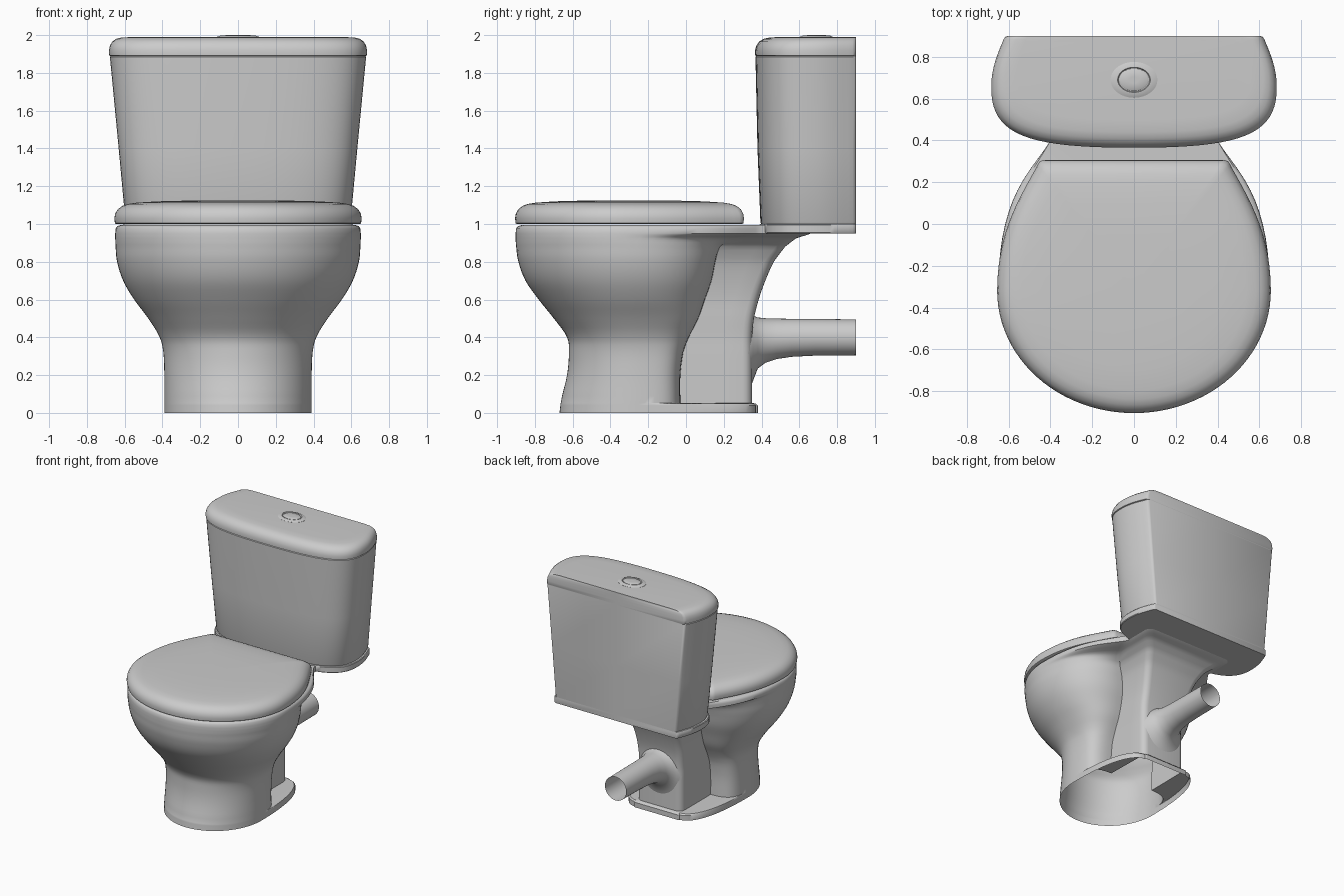
import bpy, bmesh, math
from mathutils import Vector

if "Cube" in bpy.data.objects:
    bpy.data.objects.remove(bpy.data.objects["Cube"])


def loft(name, rings, cap_start=True, cap_end=True, angle=40):
    """Skin a list of equal-length closed rings into one smooth object."""
    bm = bmesh.new()
    vs = [[bm.verts.new(p) for p in ring] for ring in rings]
    n = len(rings[0])
    for a, b in zip(vs, vs[1:]):
        for i in range(n):
            j = (i + 1) % n
            bm.faces.new((a[i], a[j], b[j], b[i]))
    if cap_start:
        bm.faces.new(vs[0][::-1])
    if cap_end:
        bm.faces.new(vs[-1])
    bmesh.ops.recalc_face_normals(bm, faces=bm.faces[:])
    me = bpy.data.meshes.new(name)
    bm.to_mesh(me)
    bm.free()
    ob = bpy.data.objects.new(name, me)
    bpy.context.collection.objects.link(ob)
    bpy.ops.object.select_all(action='DESELECT')
    ob.select_set(True)
    bpy.context.view_layer.objects.active = ob
    bpy.ops.object.shade_smooth_by_angle(angle=math.radians(angle))
    return ob


def bezier(a, b, c, d, n):
    a, b, c, d = map(Vector, (a, b, c, d))
    return [a*(1-t)**3 + 3*b*t*(1-t)**2 + 3*c*t*t*(1-t) + d*t**3
            for t in (i / n for i in range(n + 1))]


def mirrored(half):
    """Half outline from front centre to back centre -> closed outline."""
    return half + [Vector((-p.x, p.y)) for p in half[-2:0:-1]]


def at(outline, z, sx=1, sy=1, cy=0):
    return [(p.x * sx, cy + (p.y - cy) * sy, z) for p in outline]


def front_arc(f, w, c, n=18):
    return [Vector((w * math.sin(t), c + (f - c) * math.cos(t)))
            for t in (math.pi / 2 * i / n for i in range(n + 1))]


# Pedestal: z, front, half width, widest y, pillar half width,
# bowl back, pillar back, end-handle dx, dy
def body_ring(z, f, w, c, p, b, r, d, e):
    half = front_arc(f, w, c)
    half += bezier((w, c), (w, c + (b - c) * .65), (p + d, b + e), (p, b), 14)[1:]
    k = min(.05, (r - b) * .8)
    half += [Vector((p, b + (r - k - b) * t)) for t in (.33, .66, 1)]
    half += [Vector((p - k + k * math.cos(t), r - k + k * math.sin(t)))
             for t in (.4, .8, 1.2, 1.57)]
    half.append(Vector((0, r)))
    return at(mirrored(half), z)


foot = [(0, -.67, .39, -.25, .2, .37, .38, .12, 0),
        (.04, -.665, .39, -.25, .2, .37, .38, .12, 0),
        (.05, -.664, .39, -.25, .195, .36, .37, .12, 0)]
keys = [(.052, -.663, .39, -.25, .2, -.03, .35, .17, 0),
        (.2, -.63, .39, -.25, .2, -.03, .35, .17, 0),
        (.32, -.62, .395, -.25, .2, -.015, .35, .17, 0),
        (.40, -.63, .415, -.26, .2, .015, .35, .17, 0),
        (.5, -.70, .475, -.27, .205, .065, .36, .19, 0),
        (.6, -.78, .55, -.28, .21, .10, .385, .21, 0),
        (.7, -.85, .608, -.29, .225, .135, .42, .22, 0),
        (.8, -.887, .64, -.3, .25, .155, .465, .21, 0),
        (.88, -.899, .648, -.31, .29, .18, .525, .17, -.02),
        (.925, -.902, .65, -.32, .345, .25, .585, .1, -.08),
        (.95, -.902, .65, -.32, .40, .40, .66, .09, -.15)]
rows = []
for i in range(len(keys) - 1):
    p0, p1, p2, p3 = (keys[min(max(i + k, 0), len(keys) - 1)] for k in (-1, 0, 1, 2))
    for t in (0, .25, .5, .75):
        row = [.5 * (2*b + (c - a)*t + (2*a - 5*b + 4*c - d)*t*t
                     + (3*b - a - 3*c + d)*t**3)
               for a, b, c, d in zip(p0, p1, p2, p3)]
        row[0] = p1[0] + (p2[0] - p1[0]) * t
        rows.append(row)
rim = [keys[-1],
       (.975, -.90, .648, -.32, .40, .40, .66, .09, -.15),
       (.988, -.89, .64, -.32, .40, .40, .66, .085, -.15),
       (.995, -.87, .62, -.32, .40, .40, .66, .075, -.15)]
loft("pedestal_bowl", [body_ring(*r) for r in foot + rows + rim], cap_start=False)

# Outlet pipe: y, bottom z, top z, half width (open at the back)
pipe = []
for y, lo, hi, w in [(.33, .10, .53, .19), (.355, .17, .515, .165),
                     (.38, .235, .505, .135), (.42, .265, .501, .115),
                     (.48, .285, .499, .104), (.56, .297, .498, .099),
                     (.68, .303, .497, .097), (.9, .305, .495, .095)]:
    pipe.append([(w * math.cos(a), y, (lo + hi) / 2 + (hi - lo) / 2 * math.sin(a))
                 for a in (math.tau * i / 40 for i in range(40))])
loft("outlet_pipe", pipe, False, False)

# Seat lid with a straight back and a softly domed top
half = front_arc(-.905, .655, -.32, 24)
half += bezier((.655, -.32), (.655, -.02), (.53, .15), (.46, .285), 14)[1:]
half += [Vector((.45, .30)), Vector((.43, .307)), Vector((0, .307))]
seat = mirrored(half)
loft("seat_lid", [at(seat, z, s, s, -.3) for z, s in
                  [(1.0, .985), (1.004, .995), (1.03, 1), (1.055, .993),
                   (1.078, .972), (1.096, .935), (1.106, .89), (1.113, .82),
                   (1.12, .65), (1.124, .4), (1.125, .1)]])

# Cistern: shared outline for the shelf, tank and lid
half = bezier((0, .365), (.5, .365), (.69, .42), (.683, .66), 20)
half += bezier((.683, .66), (.683, .75), (.65, .82), (.625, .882), 8)[1:]
half += [Vector((.617, .895)), Vector((.605, .9)), Vector((0, .9))]
tank = mirrored(half)


def tank_rings(data):
    return [at(tank, z, sx, sy, .9) for z, sx, sy in data]


loft("tank_shelf", tank_rings([(.95, .885, .95), (.955, .892, .957),
                               (.995, .892, .957), (1.0, .885, .95)]))
loft("tank", tank_rings([(1.0, .865, .94), (1.01, .872, .946),
                         (1.4, .925, .975), (1.885, .993, .995), (1.89, .985, .985)]))
loft("tank_lid", tank_rings([(1.889, .985, .985), (1.893, .998, .998), (1.92, 1, 1),
                             (1.945, .992, .985), (1.965, .975, .96),
                             (1.98, .945, .915), (1.987, .905, .86), (1.99, .82, .76)]))


# Flush button and its surround
def disc(name, rx, ry, profile):
    loft(name, [[(rx * s * math.cos(a), .69 + ry * s * math.sin(a), z)
                 for a in (math.tau * i / 48 for i in range(48))] for z, s in profile])


disc("button_surround", .112, .086, [(1.98, 1), (1.991, 1), (1.997, .85),
                                     (1.999, .7), (1.993, .66)])
disc("flush_button", .07, .053, [(1.985, 1), (1.997, 1), (2.0, .93), (2.0, .3)])
